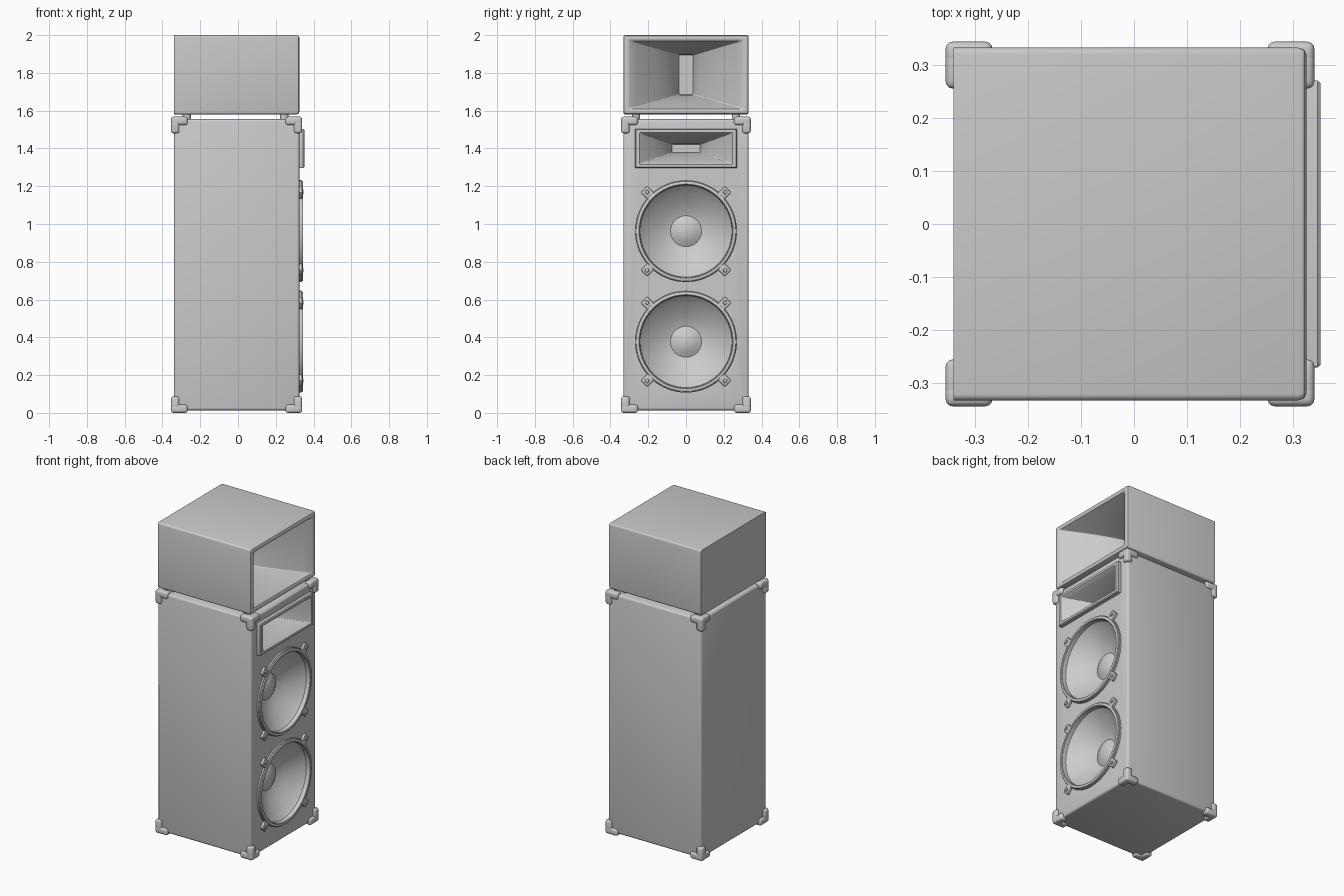
import bpy, bmesh
from math import cos, sin, pi, radians
from mathutils import Matrix, Vector

if "Cube" in bpy.data.objects:
    bpy.data.objects.remove(bpy.data.objects["Cube"])

FRONT, BACK = 0.325, -0.34          # speaker baffle faces +x
CX = (FRONT + BACK) / 2


def finish(name, bm):
    bmesh.ops.recalc_face_normals(bm, faces=bm.faces)
    me = bpy.data.meshes.new(name)
    bm.to_mesh(me)
    bm.free()
    ob = bpy.data.objects.new(name, me)
    bpy.context.collection.objects.link(ob)
    smooth(ob)
    return ob


def smooth(ob):
    bpy.ops.object.select_all(action='DESELECT')
    ob.select_set(True)
    bpy.context.view_layer.objects.active = ob
    bpy.ops.object.shade_smooth_by_angle(angle=radians(35))


def add_box(bm, lo, hi, bevel=0.0, segs=3):
    lo, hi = Vector(lo), Vector(hi)
    part = bmesh.new()
    bmesh.ops.create_cube(part, size=1)
    for v in part.verts:
        v.co = Vector([(lo[i] + hi[i]) / 2 + v.co[i] * (hi[i] - lo[i]) for i in range(3)])
    if bevel:
        bmesh.ops.bevel(part, geom=part.edges[:], offset=bevel, segments=segs,
                        profile=0.5, affect='EDGES')
    tmp = bpy.data.meshes.new("tmp")
    part.to_mesh(tmp)
    part.free()
    bm.from_mesh(tmp)
    bpy.data.meshes.remove(tmp)


def circle(x, r, z, n=64):
    return [(x, r * cos(2 * pi * i / n), z + r * sin(2 * pi * i / n)) for i in range(n)]


def rounded_rect(x, hy, hz, z, r, n=4):
    pts = []
    for k, (sy, sz) in enumerate([(1, 1), (-1, 1), (-1, -1), (1, -1)]):
        for i in range(n + 1):
            a = k * pi / 2 + i / n * pi / 2
            pts.append((x, sy * (hy - r) + r * cos(a), z + sz * (hz - r) + r * sin(a)))
    return pts


def loft(name, loops, cap_start=True):
    bm = bmesh.new()
    rings = [[bm.verts.new(p) for p in lp] for lp in loops]
    n = len(rings[0])
    for a, b in zip(rings, rings[1:]):
        for i in range(n):
            bm.faces.new((a[i], a[(i + 1) % n], b[(i + 1) % n], b[i]))
    if cap_start:
        bm.faces.new(rings[0])
    bm.faces.new(rings[-1])
    return finish(name, bm)


def flare(x0, hy0, hz0, x1, hy1, hz1, power=1.5, steps=10):
    out = []
    for i in range(1, steps + 1):
        t = i / steps
        f = (1 - t) ** power
        out.append((x0 + (x1 - x0) * t, hy1 + (hy0 - hy1) * f, hz1 + (hz0 - hz1) * f))
    return out


# Main cabinet
bm = bmesh.new()
add_box(bm, (BACK, -0.332, 0.013), (FRONT, 0.332, 1.555), 0.014)
cabinet = finish("main_cabinet", bm)

# Recesses in the cabinet for the drivers and horn
WOOFERS = {"upper": 0.962, "lower": 0.377}
cutters = [loft("recess_cutter", [circle(x, r, z) for x, r in
                                  ((0.4, 0.255), (0.305, 0.255), (0.18, 0.1))])
           for z in WOOFERS.values()]
cutters.append(loft("horn_cutter", [rounded_rect(x, hy, hz, 1.4, 0.006) for x, hy, hz in
                    ((0.4, 0.245, 0.088), (0.335, 0.245, 0.088), (0.08, 0.082, 0.03))]))
for c in cutters:
    c.hide_render = True
    mod = cabinet.modifiers.new("recess", 'BOOLEAN')
    mod.operation, mod.solver, mod.object = 'DIFFERENCE', 'EXACT', c
    bpy.context.view_layer.objects.active = cabinet
    bpy.ops.object.modifier_apply(modifier=mod.name)
    bpy.data.objects.remove(c)
smooth(cabinet)

# Woofers: ring, cone and dust cap in one profile (height above baffle, radius)
PROFILE = [(-0.005, 0.270), (0.010, 0.270), (0.012, 0.266), (0.018, 0.264), (0.020, 0.260),
           (0.020, 0.249), (0.017, 0.245), (-0.008, 0.243), (-0.020, 0.232), (-0.045, 0.202),
           (-0.070, 0.168), (-0.092, 0.132), (-0.108, 0.100), (-0.114, 0.082), (-0.108, 0.070),
           (-0.098, 0.050), (-0.091, 0.027), (-0.089, 0.006)]
for label, z in WOOFERS.items():
    loft(label + "_woofer", [circle(FRONT + h, r, z) for h, r in PROFILE], cap_start=False)
    # Mounting clamps with bolts around the ring
    for k in range(4):
        rot = Matrix.Translation((0, 0, z)) @ Matrix.Rotation(pi / 4 + k * pi / 2, 4, 'X')
        bm = bmesh.new()
        add_box(bm, (FRONT - 0.004, 0.255, -0.024), (FRONT + 0.016, 0.314, 0.024), 0.006, 2)
        bmesh.ops.create_cone(bm, cap_ends=True, segments=16, radius1=0.012, radius2=0.009,
                              depth=0.012, matrix=Matrix.Translation((FRONT + 0.017, 0.293, 0))
                              @ Matrix.Rotation(pi / 2, 4, 'Y'))
        bm.transform(rot)
        finish(f"{label}_woofer_clamp_{k + 1}", bm)

# Midrange horn with raised frame
mid = [(0.32, 0.27, 0.104), (0.345, 0.27, 0.104), (0.351, 0.265, 0.099),
       (0.351, 0.246, 0.085), (0.342, 0.236, 0.078)]
mid += flare(*mid[-1], 0.12, 0.075, 0.022)
loft("midrange_horn", [rounded_rect(x, hy, hz, 1.4, 0.005) for x, hy, hz in mid],
     cap_start=False)

# Top horn box: outer shell, rounded rim and flared throat
top = [(BACK, 0.332, 0.21, 0.012), (FRONT - 0.016, 0.332, 0.21, 0.012),
       (FRONT - 0.005, 0.328, 0.206, 0.012), (FRONT, 0.318, 0.197, 0.012),
       (FRONT, 0.308, 0.190, 0.012), (FRONT - 0.006, 0.296, 0.180, 0.012)]
top += [p + (0.006,) for p in flare(*top[-1][:3], -0.02, 0.036, 0.105)]
loft("top_horn_box", [rounded_rect(x, hy, hz, 1.79, r) for x, hy, hz, r in top])

# Spacer feet under the top box
for i, x in enumerate((-0.272, 0.245)):
    for j, y in enumerate((-0.265, 0.265)):
        bm = bmesh.new()
        bmesh.ops.create_cone(bm, cap_ends=True, segments=24, radius1=0.022, radius2=0.022,
                              depth=0.034, matrix=Matrix.Translation((x, y, 1.5675)))
        finish(f"spacer_foot_{i * 2 + j + 1}", bm)

# Three-armed corner guards on all eight cabinet corners
ARM, WIDE = 0.088, 0.044
HALF = (0.347, 0.343, 0.784)
n = 0
for sx in (-1, 1):
    for sy in (-1, 1):
        for sz in (-1, 1):
            n += 1
            corner = (CX + sx * HALF[0], sy * HALF[1], 0.784 + sz * HALF[2])
            bm = bmesh.new()
            for axis in range(3):
                size = [ARM if i == axis else WIDE for i in range(3)]
                ends = [(c, c - s * d) for c, s, d in zip(corner, (sx, sy, sz), size)]
                add_box(bm, [min(e) for e in ends], [max(e) for e in ends], 0.013, 3)
            finish(f"corner_guard_{n}", bm)
